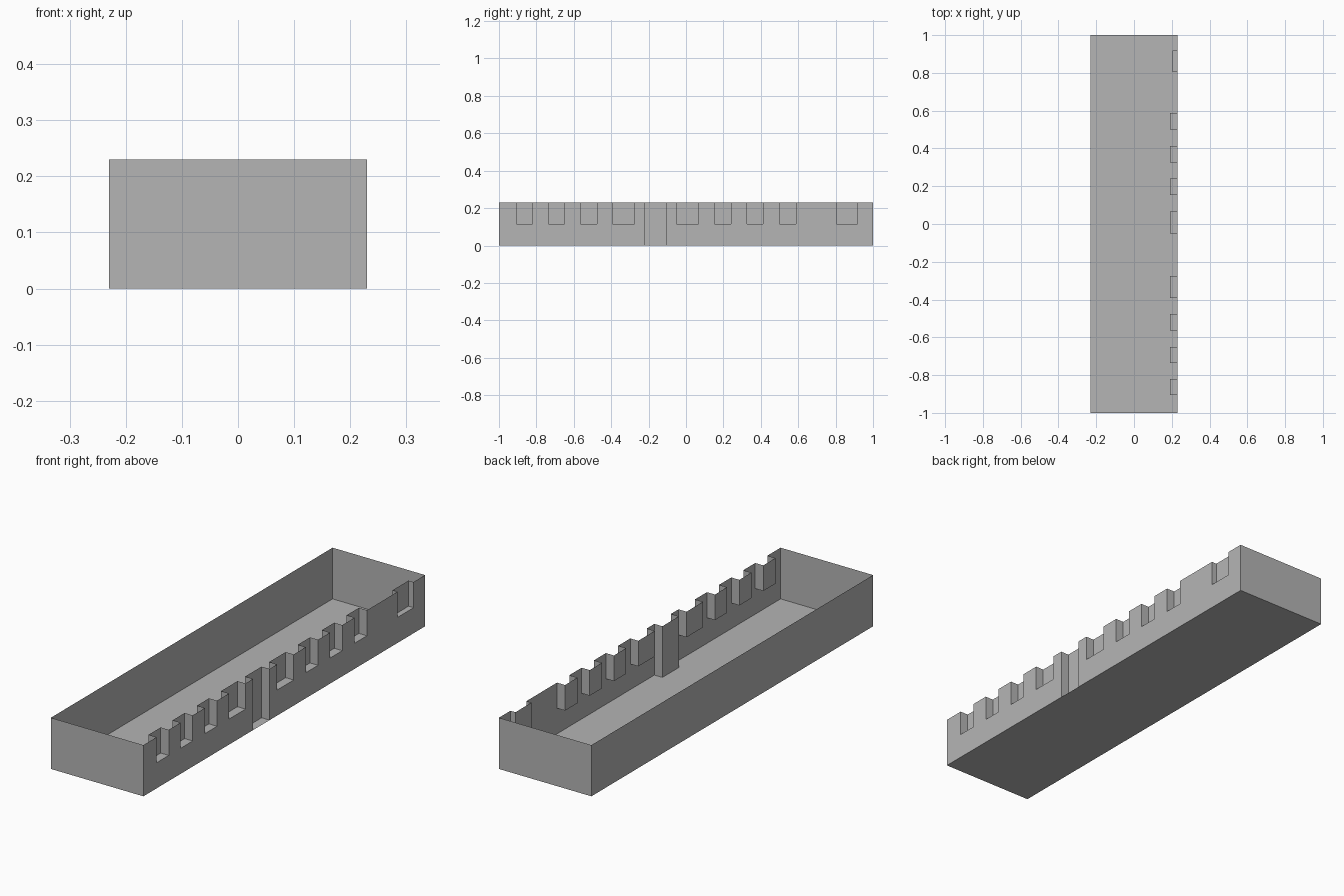
import bpy
import bmesh

cube = bpy.data.objects.get("Cube")
if cube:
    bpy.data.objects.remove(cube, do_unlink=True)

W, L, H = 0.23, 1.0, 0.23      # half width, half length, height
SILL, INNER = 0.115, 0.19      # window sill height, recess back plane

grey = bpy.data.materials.new("plain_grey")
grey.use_nodes = True
colour = (0.46, 0.46, 0.46, 1)
grey.diffuse_color = colour
grey.node_tree.nodes["Principled BSDF"].inputs["Base Color"].default_value = colour


def make_sheet(name, faces):
    """Build one object of flat thin sheets, each face a list of points."""
    bm = bmesh.new()
    for pts in faces:
        bm.faces.new([bm.verts.new(p) for p in pts])
    bmesh.ops.remove_doubles(bm, verts=bm.verts[:], dist=0.0001)
    mesh = bpy.data.meshes.new(name)
    bm.to_mesh(mesh)
    bm.free()
    mesh.materials.append(grey)
    obj = bpy.data.objects.new(name, mesh)
    bpy.context.collection.objects.link(obj)
    return obj


# Floor and the three plain walls
make_sheet("floor", [[(-W, -L, 0), (-W, L, 0), (W, L, 0), (W, -L, 0)]])
make_sheet("front_wall", [[(-W, -L, 0), (W, -L, 0), (W, -L, H), (-W, -L, H)]])
make_sheet("back_wall", [[(W, L, 0), (-W, L, 0), (-W, L, H), (W, L, H)]])
make_sheet("plain_side_wall", [[(-W, L, 0), (-W, -L, 0), (-W, -L, H), (-W, L, H)]])

# Recesses along the notched wall: start, end, back plane
front_windows = [(-0.906, -0.82, INNER), (-0.735, -0.65, INNER),
                 (-0.563, -0.477, INNER), (-0.392, -0.275, INNER)]
door = (-0.221, -0.104, INNER)
rear_windows = [(-0.05, 0.067, INNER), (0.153, 0.24, INNER),
                (0.325, 0.412, INNER), (0.5, 0.587, INNER),
                (0.805, 0.918, 0.205)]


def wall_outline(y0, y1, windows):
    """Wall face with a notch cut down from the top at each window."""
    pts = [(W, y0, 0), (W, y1, 0), (W, y1, H)]
    for a, b, _ in reversed(windows):
        pts += [(W, b, H), (W, b, SILL), (W, a, SILL), (W, a, H)]
    return pts + [(W, y0, H)]


def recess(a, b, x, z):
    """Open-topped bay stepping into the box: back, two jambs, ledge."""
    return [[(x, a, z), (x, b, z), (x, b, H), (x, a, H)],
            [(x, a, z), (x, a, H), (W, a, H), (W, a, z)],
            [(x, b, z), (W, b, z), (W, b, H), (x, b, H)]] + (
           [[(x, a, z), (W, a, z), (W, b, z), (x, b, z)]] if z > 0 else [])


# Notched wall on either side of the doorway
make_sheet("notched_wall_front", [wall_outline(-L, door[0], front_windows)])
make_sheet("notched_wall_rear", [wall_outline(door[1], L, rear_windows)])

# Window bays and doorway
for i, (a, b, x) in enumerate(front_windows + rear_windows, 1):
    make_sheet(f"window_recess_{i}", recess(a, b, x, SILL))
make_sheet("door_recess", recess(*door, 0))
